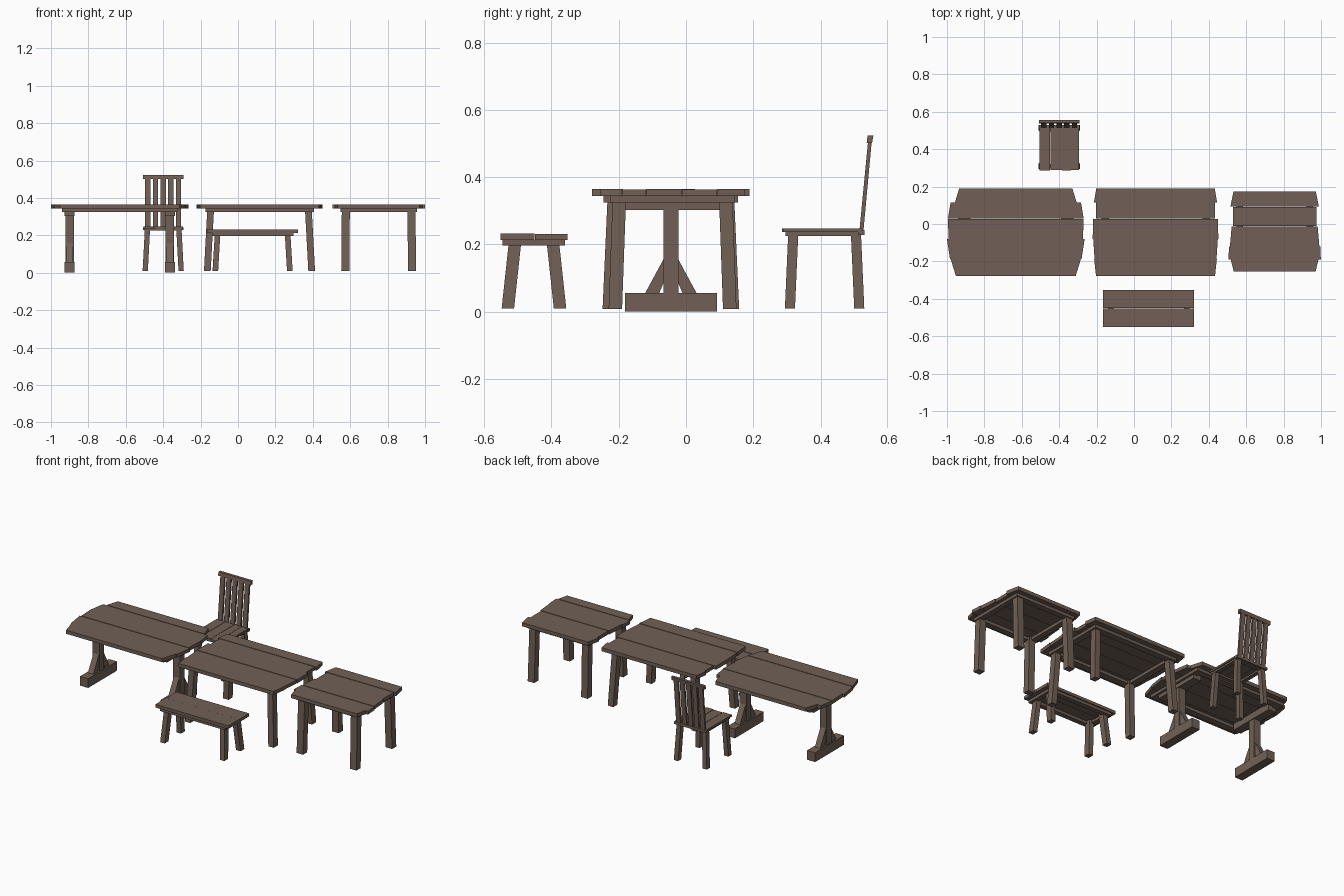
import bpy

if "Cube" in bpy.data.objects:
    bpy.data.objects.remove(bpy.data.objects["Cube"])

wood = bpy.data.materials.new("weathered brown wood")
wood.diffuse_color = (0.165, 0.118, 0.092, 1)
wood.use_nodes = True
wood.node_tree.nodes["Principled BSDF"].inputs["Base Color"].default_value = wood.diffuse_color


def solid(name, low, high):
    """Closed prism between two matching loops of points."""
    n = len(low)
    faces = [tuple(reversed(range(n))), tuple(range(n, 2 * n))]
    faces += [(i, (i + 1) % n, n + (i + 1) % n, n + i) for i in range(n)]
    me = bpy.data.meshes.new(name)
    me.from_pydata(low + high, [], faces)
    me.materials.append(wood)
    ob = bpy.data.objects.new(name, me)
    bpy.context.collection.objects.link(ob)
    return ob


def rect(x0, x1, y0, y1, z):
    return [(x0, y0, z), (x1, y0, z), (x1, y1, z), (x0, y1, z)]


def box(name, x0, x1, y0, y1, z0, z1):
    return solid(name, rect(x0, x1, y0, y1, z0), rect(x0, x1, y0, y1, z1))


def plank(name, cx, y0, h0, y1, h1, z0, z1):
    """Board along x with slanted ends: half length h0 at y0, h1 at y1."""
    def loop(z):
        return [(cx - h0, y0, z), (cx + h0, y0, z), (cx + h1, y1, z), (cx - h1, y1, z)]
    solid(name, loop(z0), loop(z1))


def table_top(name, cx, boards):
    for i, (y0, h0, y1, h1) in enumerate(boards):
        dz = 0.0015 * (i % 2)
        plank(f"{name}_plank_{i+1}", cx, y0 + .001, h0, y1 - .001, h1, 0.343, 0.365 - dz)


def frame(name, cx, hx, cy, hy, z0, z1, w):
    """Rim of four boards under a top."""
    for s, side in ((-1, "left"), (1, "right")):
        a, b = sorted((cx + s * hx, cx + s * (hx - w)))
        box(f"{name}_apron_{side}", a, b, cy - hy, cy + hy, z0, z1)
    for s, side in ((-1, "front"), (1, "back")):
        a, b = sorted((cy + s * hy, cy + s * (hy - w)))
        box(f"{name}_apron_{side}", cx - hx + w, cx + hx - w, a, b, z0, z1)


def legs(name, cx, cy, ox, oy, w, d, z0, z1, sx, sy):
    """Four legs; ox, oy = outer foot distance, sx, sy = inward lean at top."""
    for i in (-1, 1):
        for j in (-1, 1):
            def loop(lx, ly, z):
                xs = sorted((cx + i * (ox - lx), cx + i * (ox - lx - w)))
                ys = sorted((cy + j * (oy - ly), cy + j * (oy - ly - d)))
                return rect(*xs, *ys, z)
            side = ("back" if j > 0 else "front") + ("_right" if i > 0 else "_left")
            solid(f"{name}_{side}_leg", loop(0, 0, z0), loop(sx, sy, z1))


# Trestle table
c1, cy = -0.632, -0.045
table_top("trestle_table", c1, [
    (-.28, .32, -.187, .348), (-.187, .352, -.08, .368), (-.08, .359, .028, .363),
    (.028, .363, .115, .349), (.115, .325, .19, .303)])
frame("trestle_table", c1, .308, cy, .2, .325, .343, .04)
for s in (-1, 1):
    x = c1 + s * .268
    side = "left" if s < 0 else "right"
    box(f"trestle_{side}_crosspiece", x - .027, x + .027, cy - .15, cy + .15, .302, .343)
    box(f"trestle_{side}_post", x - .023, x + .023, cy - .022, cy + .022, .05, .31)
    box(f"trestle_{side}_foot", x - .027, x + .027, cy - .137, cy + .137, 0, .056)
    for j in (-1, 1):
        pts = [(.035, .054), (.077, .054), (.018, .163), (.018, .095)]
        solid(f"trestle_{side}_brace",
              [(x - .018, cy + j * a, b) for a, b in pts],
              [(x + .018, cy + j * a, b) for a, b in pts])

# Dining table
c2 = 0.115
table_top("dining_table", c2, [
    (-.28, .318, -.187, .328), (-.187, .326, -.08, .333), (-.08, .336, .028, .334),
    (.028, .318, .115, .318), (.115, .329, .19, .317)])
frame("dining_table", c2, .29, cy, .2, .325, .343, .04)
legs("dining_table", c2, cy, .297, .203, .036, .04, .008, .343, .018, .015)

# Small table
c3 = 0.752
table_top("small_table", c3, [
    (-.255, .219, -.19, .234), (-.19, .247, -.12, .244), (-.12, .239, -.012, .23),
    (-.012, .224, .093, .224), (.093, .236, .175, .22)])
frame("small_table", c3, .204, -.04, .185, .325, .343, .035)
legs("small_table", c3, -.04, .2, .19, .043, .04, .008, .343, .003, .012)

# Bench
cb, by = 0.078, -0.452
box("bench_front_plank", cb - .243, cb + .243, -.552, -.451, .213, .232)
box("bench_back_plank", cb - .243, cb + .243, -.449, -.352, .213, .231)
frame("bench", cb, .218, by, .093, .196, .213, .03)
legs("bench", cb, by, .214, .096, .03, .037, .01, .213, .012, .022)

# Chair seat and legs
cc = -0.4
for n, (a, b) in enumerate([(-.106, -.048), (-.046, .014), (.016, .062), (.064, .106)]):
    box(f"chair_seat_plank_{n+1}", cc + a, cc + b, .285 + .005 * (n % 2), .524, .236, .247)
frame("chair", cc, .1, .408, .112, .225, .236, .025)
legs("chair", cc, .412, .11, .118, .028, .03, .01, .236, .012, .01)
# Chair back
box("chair_back_base_rail", cc - .108, cc + .108, .512, .53, .228, .243)
for k in range(5):
    x = cc + (k - 2) * .041
    solid("chair_back_slat", rect(x - .0145, x + .0145, .515, .527, .235),
          rect(x - .0145, x + .0145, .541, .552, .505))
solid("chair_top_rail", rect(cc - .109, cc + .109, .537, .553, .501),
      rect(cc - .109, cc + .109, .54, .557, .523))

# Consistent outward normals
import bmesh
for ob in bpy.data.objects:
    bm = bmesh.new()
    bm.from_mesh(ob.data)
    bmesh.ops.recalc_face_normals(bm, faces=bm.faces)
    bm.to_mesh(ob.data)
    bm.free()
